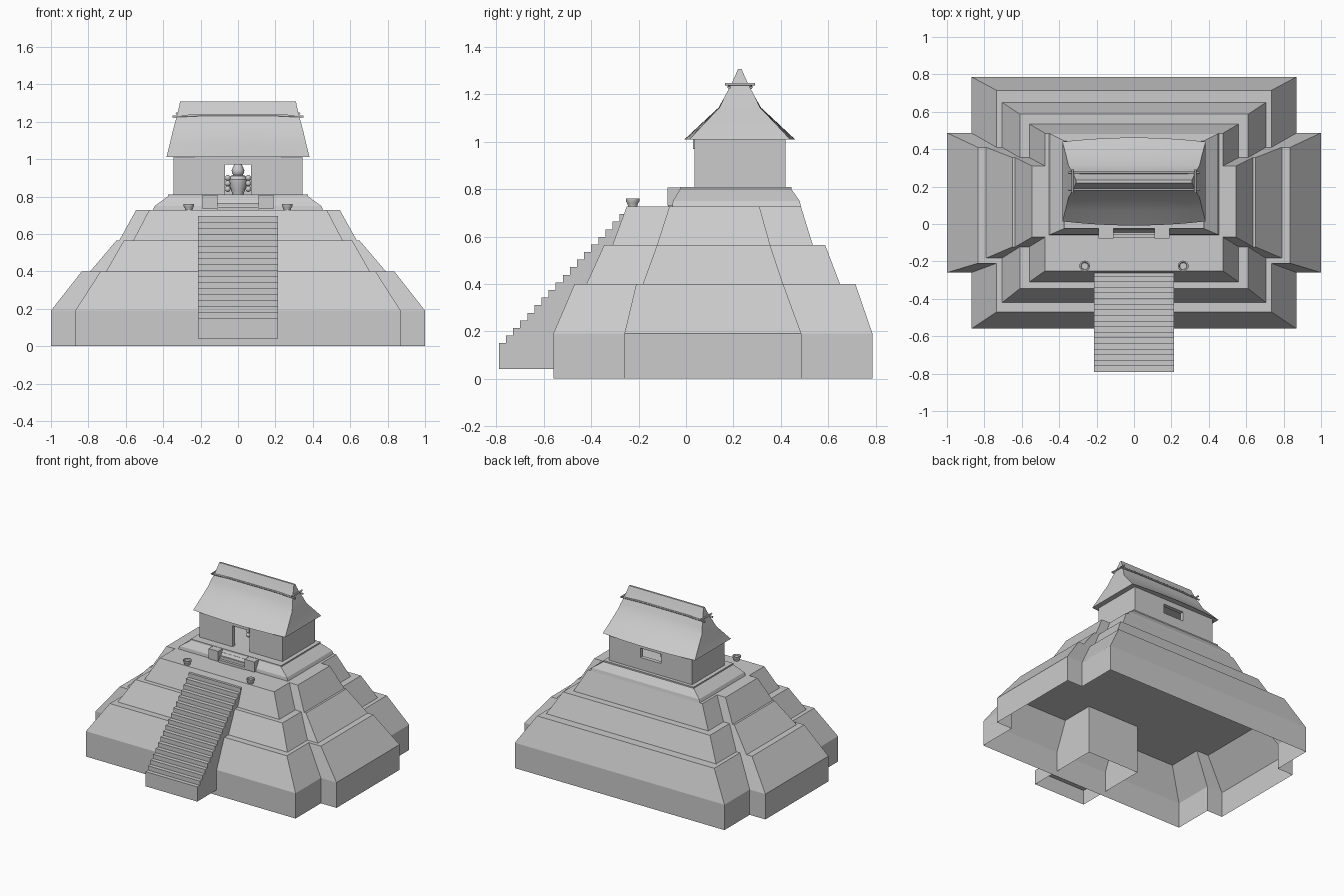
import bpy, bmesh, math
from mathutils import Matrix

if "Cube" in bpy.data.objects:
    bpy.data.objects.remove(bpy.data.objects["Cube"])


def make(name, bm, smooth=False):
    bmesh.ops.recalc_face_normals(bm, faces=bm.faces)
    me = bpy.data.meshes.new(name)
    bm.to_mesh(me)
    bm.free()
    ob = bpy.data.objects.new(name, me)
    bpy.context.collection.objects.link(ob)
    if smooth:
        bpy.context.view_layer.objects.active = ob
        ob.select_set(True)
        bpy.ops.object.shade_smooth_by_angle(angle=math.radians(35))
        ob.select_set(False)
    return ob


def loft(name, rings, bottom=True, smooth=False):
    bm = bmesh.new()
    vs = [[bm.verts.new(p) for p in r] for r in rings]
    n = len(rings[0])
    for a, b in zip(vs, vs[1:]):
        for i in range(n):
            j = (i + 1) % n
            bm.faces.new((a[i], a[j], b[j], b[i]))
    bm.faces.new(vs[-1])
    if bottom:
        bm.faces.new(vs[0][::-1])
    return make(name, bm, smooth)


def boxes(name, spans):
    bm = bmesh.new()
    for x0, x1, y0, y1, z0, z1 in spans:
        m = Matrix.Translation(((x0 + x1) / 2, (y0 + y1) / 2, (z0 + z1) / 2))
        m = m @ Matrix.Diagonal((x1 - x0, y1 - y0, z1 - z0, 1))
        bmesh.ops.create_cube(bm, size=1, matrix=m)
    return make(name, bm)


def lathe(name, profile, loc, n=16):
    rings = [[(loc[0] + r * math.cos(i * math.tau / n), loc[1] + r * math.sin(i * math.tau / n), loc[2] + z)
              for i in range(n)] for r, z in profile]
    return loft(name, rings, True, True)


def cross(z, mx, y0, y1, wx, w0, w1):
    # cross-shaped outline: deep main block plus wider, shallower side bays
    return [(x, y, z) for x, y in (
        (-mx, y0), (mx, y0), (mx, w0), (wx, w0), (wx, w1), (mx, w1),
        (mx, y1), (-mx, y1), (-mx, w1), (-wx, w1), (-wx, w0), (-mx, w0))]


def rect(z, x, y0, y1):
    return [(-x, y0, z), (x, y0, z), (x, y1, z), (-x, y1, z)]


# Stepped pyramid: hollow tiers, open underneath
base = (.87, -.56, .787, 1, -.26, .487)
loft("tier_lower", [cross(0, *base), cross(.19, *base),
                    cross(.40, .735, -.47, .715, .835, -.21, .41)], False)
loft("tier_middle", [cross(.40, .705, -.42, .65, .79, -.182, .41),
                     cross(.565, .61, -.345, .587, .65, -.122, .355)], False)
loft("tier_upper", [cross(.565, .56, -.31, .535, .635, -.122, .355),
                    cross(.727, .475, -.25, .485, .545, -.07, .31)], False)

# Main staircase: stepped side profile swept across x, open underneath
N = 18
prof = [(-.25, .04), (-.79, .04)]
for i in range(N + 1):
    z = .15 + (.727 - .15) * i / N
    y = -.79 + .54 * i / N
    prof += [(y, z), (min(y + .54 / N, -.22), z)]
prof[0] = (-.22, .04)
bm = bmesh.new()
sides = [[bm.verts.new((x, y, z)) for y, z in prof] for x in (-.215, .215)]
for s in sides:
    bm.faces.new(s)
for i in range(1, len(prof)):
    j = (i + 1) % len(prof)
    bm.faces.new((sides[0][i], sides[0][j], sides[1][j], sides[1][i]))
bmesh.ops.remove_doubles(bm, verts=bm.verts, dist=1e-5)
make("main_staircase", bm)

# Temple platform with small stairs between two blocks
loft("platform", [rect(.727, .455, -.058, .485), rect(.75, .445, -.055, .48),
                  rect(.80, .375, -.025, .445), rect(.81, .375, -.025, .445)])
boxes("platform_blocks", [(s * .15 - .04, s * .15 + .04, -.078, .01, .732, .808) for s in (-1, 1)])
boxes("platform_steps", [(-.11, .11, -.075 + .02 * i, .01, .727, .745 + .0205 * i) for i in range(4)])

# Braziers on the terrace
for s in (-1, 1):
    lathe("brazier", [(.02, 0), (.022, .012), (.029, .022), (.029, .034), (.022, .034), (.018, .026)],
          (s * .263, -.225, .727))

# Temple walls with a doorway and a rear window
boxes("temple_walls", [
    (-.345, -.07, .035, .065, .81, 1.02), (.07, .345, .035, .065, .81, 1.02),
    (-.345, -.315, .065, .39, .81, 1.02), (.315, .345, .065, .39, .81, 1.02),
    (-.345, -.085, .39, .42, .81, 1.02), (.085, .345, .39, .42, .81, 1.02),
    (-.085, .085, .39, .42, .81, .90), (-.085, .085, .39, .42, .97, 1.02)])
boxes("door_lintel", [(-.072, .072, .03, .068, .97, 1.012)])


# Thatched roof: concave hip with slightly bowed long sides
def roof_ring(z, x, y0, y1, bow):
    us = [-1 + i / 5 for i in range(11)]
    front = [(u * x, y0 + bow * u * u, z) for u in us]
    back = [(u * x, y1 - bow * u * u, z) for u in reversed(us)]
    return front + back


loft("thatched_roof", [
    roof_ring(1.01, .383, -.008, .462, .022), roof_ring(1.02, .38, .004, .45, .02),
    roof_ring(1.08, .365, .068, .386, .012),
    roof_ring(1.145, .35, .138, .316, .004), roof_ring(1.19, .338, .163, .291, 0),
    roof_ring(1.235, .325, .187, .267, 0), roof_ring(1.28, .315, .208, .246, 0),
    roof_ring(1.308, .31, .22, .234, 0)], True, True)


# Poles lashed round the ridge
def pole(name, pts, r=.006):
    cu = bpy.data.curves.new(name, 'CURVE')
    cu.dimensions = '3D'
    cu.bevel_depth = r
    cu.bevel_resolution = 1
    cu.use_fill_caps = True
    sp = cu.splines.new('POLY')
    sp.points.add(len(pts) - 1)
    for p, c in zip(sp.points, pts):
        p.co = (*c, 1)
    bpy.context.collection.objects.link(bpy.data.objects.new(name, cu))


for y in (.182, .274):
    pole("ridge_pole", [(-.35, y, 1.228), (-.2, y, 1.235), (.2, y, 1.235), (.35, y, 1.228)])
for s in (-1, 1):
    pole("cross_pole", [(s * .328, .165, 1.243), (s * .328, .291, 1.243)])

# Idol inside the temple, seen through the doorway
lathe("idol_body", [(.03, 0), (.035, .02), (.05, .06), (.052, .08), (.04, .1), (.025, .105)], (0, .22, .81))
lathe("idol_head", [(.022, 0), (.032, .015), (.034, .03), (.026, .05), (.02, .06)], (0, .22, .91))
bm = bmesh.new()
for s in (-1, 1):
    for z in (.84, .87, .90):
        bmesh.ops.create_uvsphere(bm, u_segments=10, v_segments=6, radius=.016,
                                  matrix=Matrix.Translation((s * .055, .2, z)))
make("idol_ornaments", bm, True)
